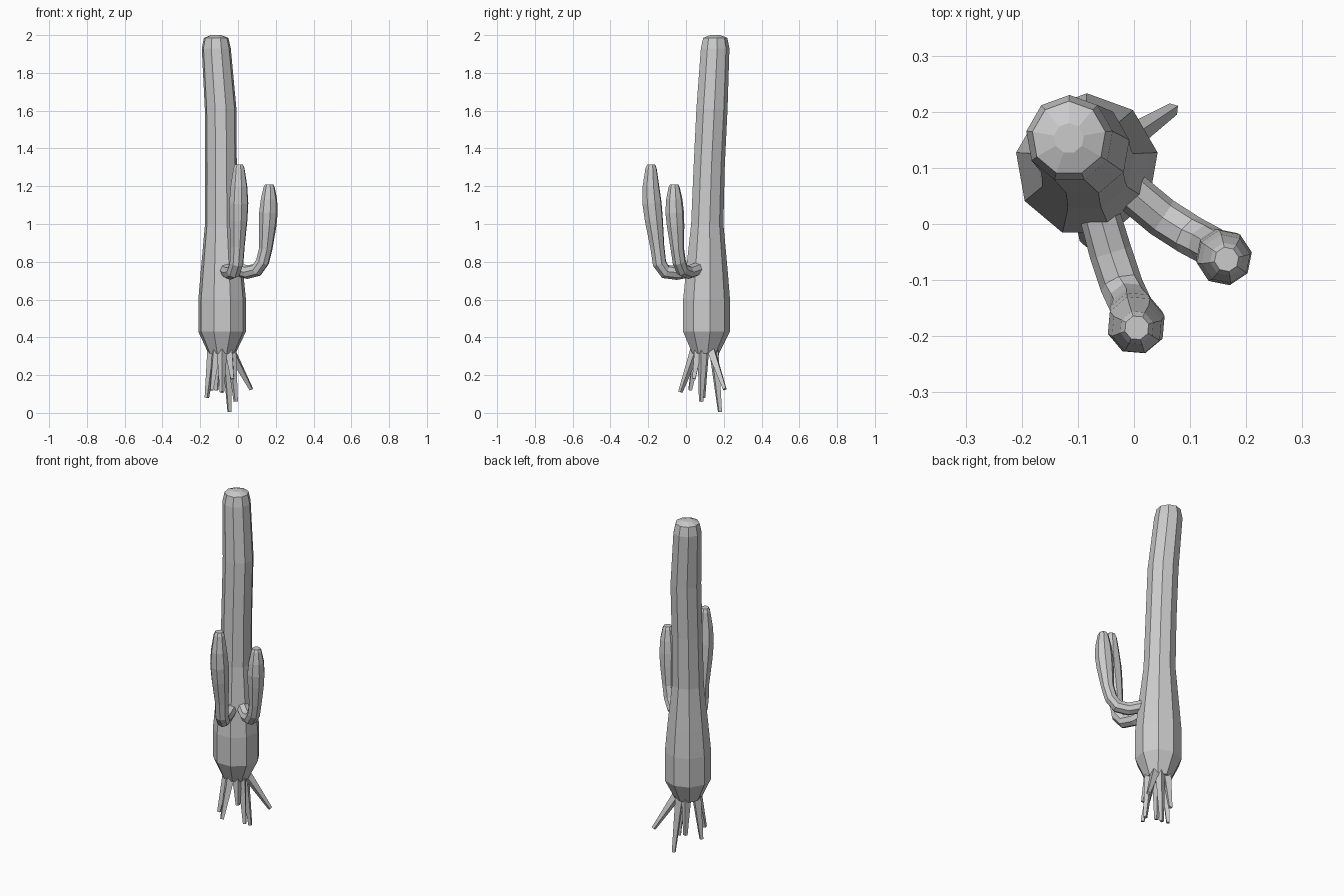
import bpy, bmesh, math
from mathutils import Vector


def loft(name, rings, sides, heading, level=False):
    """Capped tube through rings of (x, y, z, radius), a vertex facing the heading."""
    bm = bmesh.new()
    pts = [Vector(r[:3]) for r in rings]
    h = Vector((heading[0], heading[1], 0)).normalized()
    side = Vector((0, 0, 1)).cross(h)
    loops = []
    for i, (p, r) in enumerate(zip(pts, rings)):
        t = (pts[min(i + 1, len(pts) - 1)] - pts[max(i - 1, 0)]).normalized()
        if level:
            t = Vector((0, 0, 1))
        f = side.cross(t).normalized()
        loop = []
        for k in range(sides):
            a = math.tau * k / sides
            loop.append(bm.verts.new(p + r[3] * (f * math.cos(a) + side * math.sin(a))))
        loops.append(loop)
    for a, b in zip(loops, loops[1:]):
        for k in range(sides):
            n = (k + 1) % sides
            bm.faces.new((a[k], a[n], b[n], b[k]))
    bm.faces.new(loops[0][::-1])
    bm.faces.new(loops[-1])
    bmesh.ops.recalc_face_normals(bm, faces=bm.faces)
    mesh = bpy.data.meshes.new(name)
    bm.to_mesh(mesh)
    bm.free()
    obj = bpy.data.objects.new(name, mesh)
    bpy.context.collection.objects.link(obj)
    return obj


# Trunk: nine-sided, bulging near the base, leaning slightly at the top
loft("trunk", [
    (-.085, .102, .315, .073), (-.084, .105, .43, .128), (-.084, .105, .60, .128),
    (-.085, .107, .75, .114), (-.088, .110, 1.0, .088), (-.090, .120, 1.30, .085),
    (-.092, .135, 1.61, .085), (-.115, .152, 1.93, .078),
    (-.116, .153, 1.985, .066), (-.116, .153, 2.0, .027)], 9, (0, 1), level=True)

# Arms: eight-sided, reaching out and curving upward
loft("front_arm", [
    (-.065, .03, .755, .036), (-.042, -.05, .742, .038), (-.022, -.11, .748, .038),
    (-.008, -.14, .79, .038), (-.002, -.152, .88, .039), (.002, -.170, 1.02, .050),
    (.004, -.180, 1.11, .053), (.005, -.186, 1.20, .046),
    (.005, -.185, 1.295, .031), (.005, -.185, 1.315, .022)], 8, (.3, -.95))
loft("side_arm", [
    (-.02, .07, .765, .036), (.05, .012, .745, .036), (.10, -.02, .757, .036),
    (.13, -.036, .80, .036), (.147, -.046, .87, .036), (.157, -.055, .99, .047),
    (.161, -.060, 1.06, .050), (.164, -.062, 1.13, .044),
    (.165, -.063, 1.195, .030), (.165, -.063, 1.21, .022)], 8, (.83, -.56))

# Roots: tapered prisms fanning out from under the trunk
tips = [(.07, .205, .125), (-.045, .18, .005), (-.012, .08, .06), (-.03, .042, .18),
        (-.165, .09, .08), (-.14, .022, .12), (-.085, -.03, .11), (-.115, .17, .12)]
base = Vector((-.085, .102, .34))
for i, tip in enumerate(tips):
    d = Vector((tip[0] - base.x, tip[1] - base.y, 0)).normalized()
    start = base + d * .05
    loft(f"root_{i + 1}", [(*start, .028), (*tip, .012)], 4, d)
